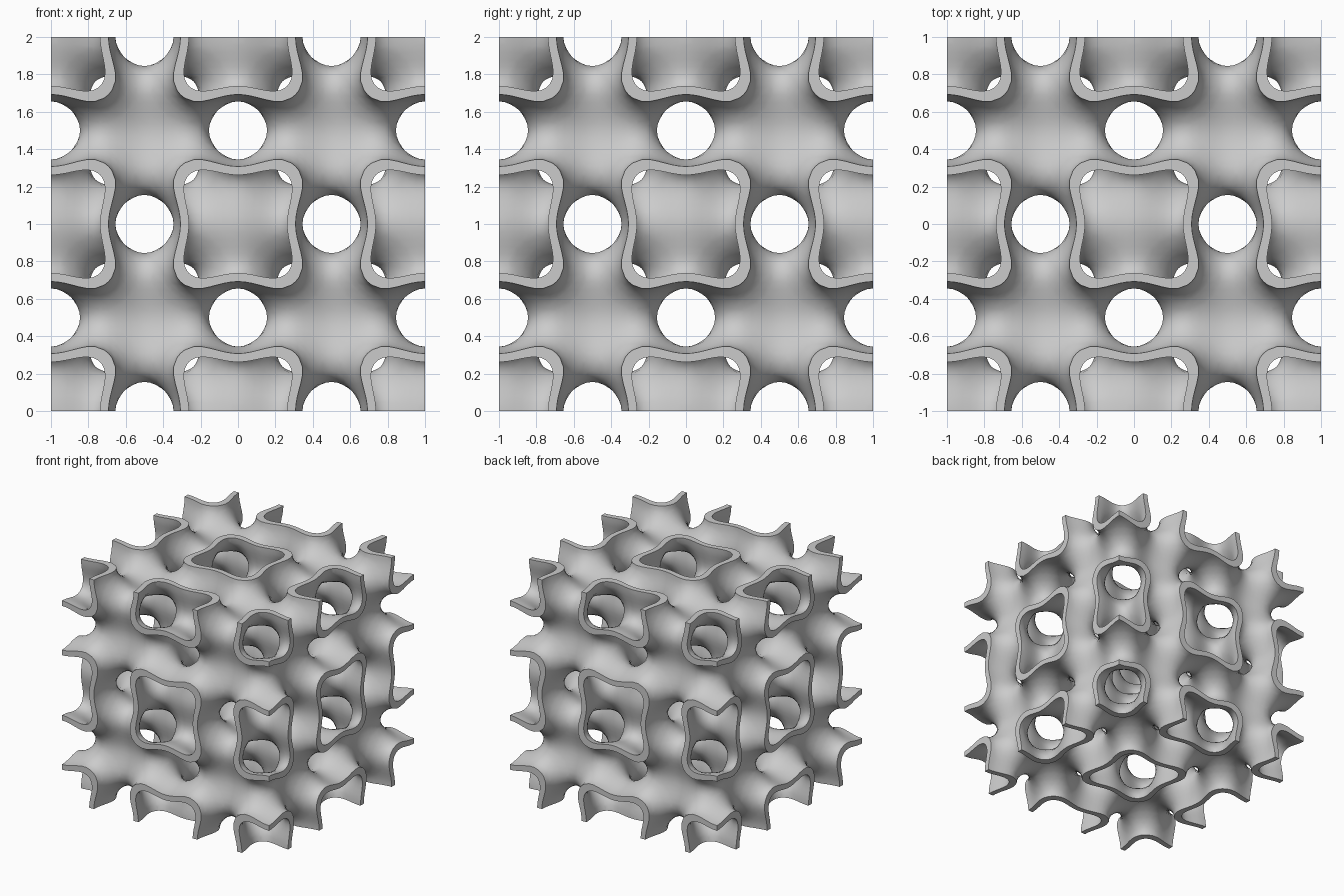
import bpy
import bmesh
from math import cos, sin, pi
from mathutils import Vector

if "Cube" in bpy.data.objects:
    bpy.data.objects.remove(bpy.data.objects["Cube"], do_unlink=True)

CELLS = 52            # grid cells along the 2-unit block, two periods per side
STEP = 2 / CELLS
LEVEL = 0.68          # half thickness of the wall, as a field value
K = 2 * pi


def field(a, b, c):
    """Periodic field from the three axis cosines."""
    return 2 * (a * b + b * c + c * a) - 2 * (a * a + b * b + c * c) + 3


def field_and_slope(p):
    c = [cos(K * v) for v in p]
    total = sum(c)
    slope = [-K * sin(K * v) * (2 * (total - cv) - 4 * cv) for v, cv in zip(p, c)]
    return field(*c), Vector(slope)


def project(p, level):
    """Slide a point along the slope until the field equals the level."""
    p = p.copy()
    for _ in range(6):
        value, slope = field_and_slope(p)
        move = slope * ((level - value) / max(slope.length_squared, 1e-6))
        if move.length > STEP:
            move *= STEP / move.length
        p += move
    return p


# Sample the field so that the outer cells are centred on the block's sides
size = CELLS + 2
wave = [cos(K * ((i - 0.5) * STEP - 1)) for i in range(size)]
grid = [[[field(a, b, c) for c in wave] for b in wave] for a in wave]

# Find crossed grid edges: each gives its midpoint to four cells and joins them
crossings = {}
quads = []
for i in range(size):
    for j in range(size):
        for k in range(size):
            here = (i, j, k)
            for axis in range(3):
                there = list(here)
                there[axis] += 1
                if there[axis] >= size:
                    continue
                v0, v1 = grid[i][j][k], grid[there[0]][there[1]][there[2]]
                if (v0 > 0) == (v1 > 0):
                    continue
                point = Vector(here)
                point[axis] += v0 / (v0 - v1)
                point = (point - Vector((0.5,) * 3)) * STEP - Vector((1,) * 3)
                u, w = (axis + 1) % 3, (axis + 2) % 3
                ring = []
                for du, dw in ((0, 0), (1, 0), (1, 1), (0, 1)):
                    cell = list(here)
                    cell[u] -= du
                    cell[w] -= dw
                    if all(0 <= n <= CELLS for n in cell):
                        cell = tuple(cell)
                        crossings.setdefault(cell, []).append(point)
                        ring.append(cell)
                if len(ring) == 4:
                    quads.append(ring if v0 > 0 else ring[::-1])

# Thicken the middle surface into two skins
bm = bmesh.new()
skins = []
used = {cell for ring in quads for cell in ring}
for level in (-LEVEL, LEVEL):
    skin = {}
    for cell in used:
        points = crossings[cell]
        middle = sum(points, Vector()) / len(points)
        for axis in range(3):
            if cell[axis] in (0, CELLS):
                middle[axis] = cell[axis] * STEP - 1
        p = project(middle, level)
        skin[cell] = bm.verts.new(p + Vector((0, 0, 1)))
    skins.append(skin)
outer, inner = skins

edges = {}
for ring in quads:
    bm.faces.new([outer[c] for c in ring])
    bm.faces.new([inner[c] for c in reversed(ring)])
    for a, b in zip(ring, ring[1:] + ring[:1]):
        edges.setdefault(frozenset((a, b)), []).append((a, b))

# Flat cut rims where the wall meets the block's sides
for uses in edges.values():
    if len(uses) == 1:
        a, b = uses[0]
        bm.faces.new((outer[b], outer[a], inner[a], inner[b]))
bmesh.ops.recalc_face_normals(bm, faces=bm.faces)

mesh = bpy.data.meshes.new("lattice_wall")
bm.to_mesh(mesh)
bm.free()

grey = bpy.data.materials.new("light_grey")
grey.use_nodes = True
colour = (0.6, 0.6, 0.6, 1)
grey.diffuse_color = colour
grey.node_tree.nodes["Principled BSDF"].inputs["Base Color"].default_value = colour
mesh.materials.append(grey)

lattice = bpy.data.objects.new("lattice_wall", mesh)
bpy.context.collection.objects.link(lattice)
bpy.context.view_layer.objects.active = lattice
lattice.select_set(True)
bpy.ops.object.shade_smooth_by_angle(angle=pi / 5)
